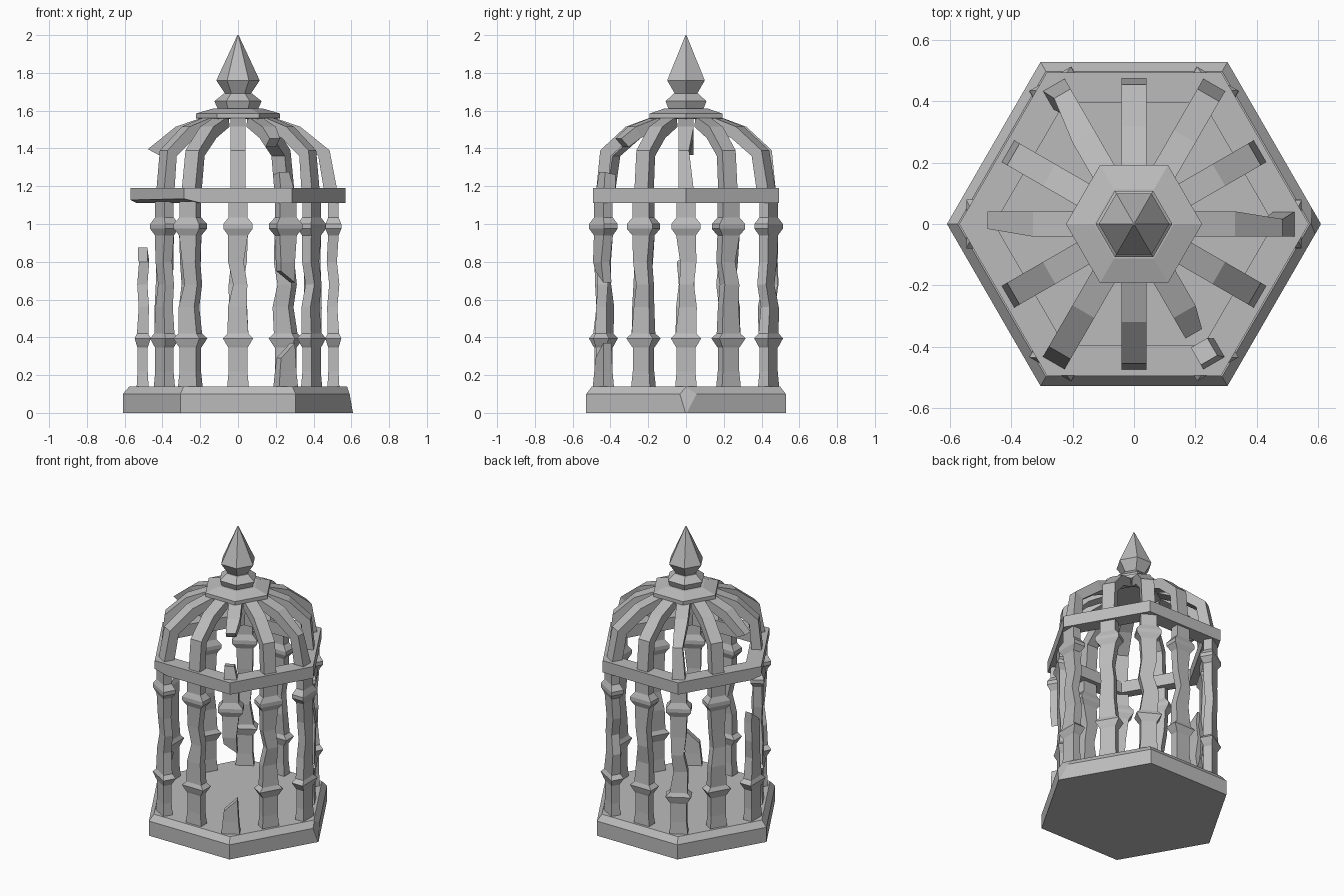
import bpy, bmesh, math, random
from mathutils import Vector

if "Cube" in bpy.data.objects:
    bpy.data.objects.remove(bpy.data.objects["Cube"])

stone = bpy.data.materials.new("grey_stone")
stone.use_nodes = True
grey = (0.5, 0.5, 0.5, 1)
stone.diffuse_color = grey
stone.node_tree.nodes["Principled BSDF"].inputs["Base Color"].default_value = grey
rng = random.Random(4)


def finish(bm, name):
    bmesh.ops.recalc_face_normals(bm, faces=bm.faces)
    mesh = bpy.data.meshes.new(name)
    bm.to_mesh(mesh)
    bm.free()
    mesh.materials.append(stone)
    obj = bpy.data.objects.new(name, mesh)
    bpy.context.collection.objects.link(obj)


def loft(bm, rings, closed=False):
    """Skin a list of point rings; cap the ends unless the loop is closed."""
    loops = [[bm.verts.new(p) for p in ring] for ring in rings]
    pairs = list(zip(loops, loops[1:]))
    if closed:
        pairs.append((loops[-1], loops[0]))
    else:
        bm.faces.new(loops[0])
        bm.faces.new(loops[-1])
    for a, b in pairs:
        for i in range(len(a)):
            j = (i + 1) % len(a)
            bm.faces.new((a[i], a[j], b[j], b[i]))


def hex_ring(r, z):
    return [(r * math.cos(i * math.pi / 3), r * math.sin(i * math.pi / 3), z) for i in range(6)]


def hex_solid(name, profile, closed=False, chips=()):
    bm = bmesh.new()
    loft(bm, [hex_ring(r, z) for r, z in profile], closed)
    bmesh.ops.recalc_face_normals(bm, faces=bm.faces)
    for point, normal in chips:
        cut = bmesh.ops.bisect_plane(bm, geom=bm.verts[:] + bm.edges[:] + bm.faces[:],
                                     plane_co=point, plane_no=normal, clear_outer=True)
        edges = [e for e in cut["geom_cut"] if isinstance(e, bmesh.types.BMEdge)]
        bmesh.ops.holes_fill(bm, edges=edges)
    finish(bm, name)


# Hexagonal base with chipped edges, ring, cap and finial
hex_solid("base", [(0.61, 0), (0.61, 0.1), (0.575, 0.14)],
          chips=[((0.595, 0, 0.06), (1, 0.15, 0.22)),
                 ((-0.13, -0.497, 0.12), (-0.15, -1, 1.6))][:1])
hex_solid("upper_ring", [(0.57, 1.11), (0.57, 1.19), (0.455, 1.19), (0.455, 1.11)], closed=True,
          chips=[((-0.54, 0, 1.12), (-0.4, -0.25, -1.6))])
hex_solid("cap", [(0.2, 1.555), (0.222, 1.56), (0.222, 1.585), (0.13, 1.612)])
hex_solid("collar", [(0.105, 1.605), (0.125, 1.65), (0.075, 1.69)])
hex_solid("finial", [(0.065, 1.685), (0.115, 1.76), (0.003, 2.0)])


def place(angle, r, t, z):
    c, s = math.cos(angle), math.sin(angle)
    return Vector((r * c - t * s, r * s + t * c, z))


# Posts: station = height, half width, half depth, amount of weathering
STATIONS = [(0.13, 0.058, 0.032, 0), (0.22, 0.05, 0.027, 0), (0.345, 0.05, 0.027, 0),
            (0.36, 0.06, 0.032, 0), (0.395, 0.08, 0.042, 0), (0.42, 0.055, 0.03, 0),
            (0.56, 0.05, 0.027, 1), (0.68, 0.045, 0.027, 1), (0.8, 0.048, 0.027, 1),
            (0.94, 0.052, 0.028, 0), (0.975, 0.078, 0.042, 0), (1.0, 0.078, 0.042, 0),
            (1.035, 0.05, 0.028, 0), (1.12, 0.05, 0.028, 0)]


def post_piece(bm, angle, r, low, high, slant_low=0, slant_high=0):
    kept = [s for s in STATIONS if low < s[0] < high]
    if slant_low:
        kept.insert(0, (low, 0.042, 0.025, 0))
    if slant_high:
        kept.append((high, 0.042, 0.025, 0))
    rings = []
    for i, (z, w, d, worn) in enumerate(kept):
        dt, dr = worn * rng.uniform(-0.016, 0.016), worn * rng.uniform(-0.01, 0.01)
        w -= worn * rng.uniform(0, 0.008)
        tilt = slant_low if i == 0 else slant_high if i == len(kept) - 1 else 0
        rings.append([place(angle, r + dr + a * d, dt + b * w, z + b * tilt)
                      for a, b in ((-1, -1), (1, -1), (1, 1), (-1, 1))])
    loft(bm, rings)


# Dome ribs: station = outer radius, outer height, inner radius, inner height
RIB = [(0.525, 1.18, 0.455, 1.18), (0.485, 1.39, 0.425, 1.36),
       (0.33, 1.515, 0.3, 1.455), (0.17, 1.57, 0.16, 1.515)]


def rib_point(u):
    i = min(int(u), len(RIB) - 2)
    return [a + (b - a) * (u - i) for a, b in zip(RIB[i], RIB[i + 1])]


def rib_piece(bm, angle, squeeze, start=0, end=3, worn=0):
    us = [start] + [u for u in (1, 2) if start < u < end] + [end]
    rings = []
    for u in us:
        ro, zo, ri, zi = rib_point(u)
        k = 1 - squeeze * (1 - u / 3)
        right = 0.041 - (worn if 0 < u < 2 or u == start > 0 else 0)
        rings.append([place(angle, ri * k, -0.041, zi), place(angle, ro * k, -0.041, zo),
                      place(angle, ro * k, right, zo), place(angle, ri * k, right, zi)])
    loft(bm, rings)


# Broken spans left by damage, by angle
BROKEN_POSTS = {180: [(0, 0.84, 0, -0.035)],
                300: [(0, 0.33, 0, 0.04), (0.72, 2, -0.03, 0)]}
BROKEN_RIBS = {180: [(1.05, 3)], 300: [(0, 0.45), (1.5, 3)]}
WORN_RIBS = {0: 0.025, 120: 0.02, 180: 0.025, 300: 0.02}

for n in range(12):
    deg = n * 30
    angle = math.radians(deg)
    corner = n % 2 == 0
    bm = bmesh.new()
    for piece in BROKEN_POSTS.get(deg, [(0, 2)]):
        post_piece(bm, angle, 0.505 if corner else 0.45, *piece)
    finish(bm, f"post_{n + 1}")
    bm = bmesh.new()
    for span in BROKEN_RIBS.get(deg, [(0, 3)]):
        rib_piece(bm, angle, 0 if corner else 0.095, *span, worn=WORN_RIBS.get(deg, 0))
    finish(bm, f"dome_rib_{n + 1}")
